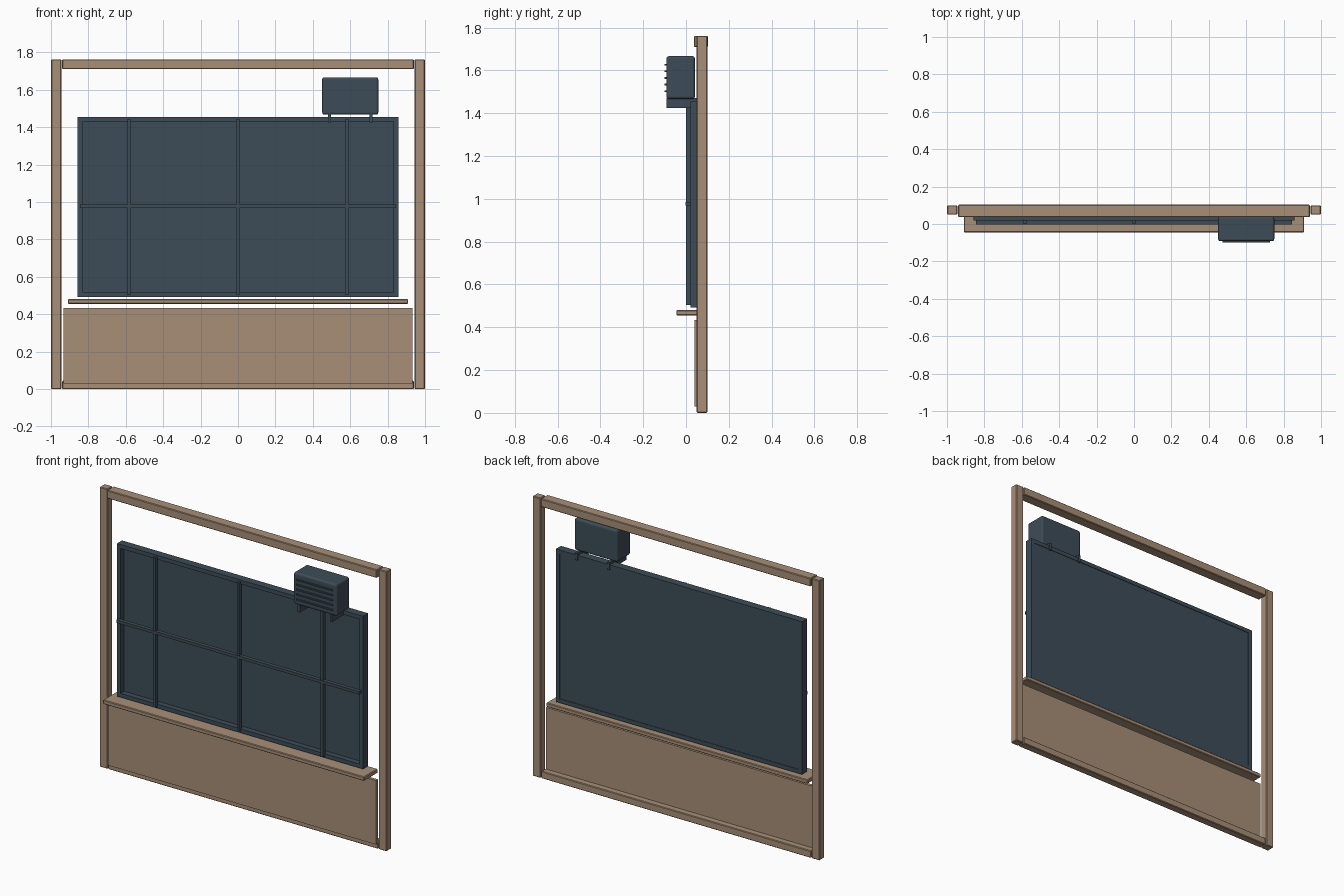
import bpy

cube = bpy.data.objects.get("Cube")
if cube:
    bpy.data.objects.remove(cube, do_unlink=True)


def material(name, rgb):
    m = bpy.data.materials.new(name)
    m.use_nodes = True
    m.diffuse_color = (*rgb, 1)
    m.node_tree.nodes["Principled BSDF"].inputs["Base Color"].default_value = (*rgb, 1)
    return m


WOOD = material("tan wood", (0.39, 0.275, 0.185))
SLATE = material("dark slate", (0.048, 0.073, 0.097))


def box(name, x, y, z, mat, bevel=0.0, segments=1):
    """Box between the (low, high) limits on each axis."""
    bpy.ops.mesh.primitive_cube_add(size=1, location=[sum(r) / 2 for r in (x, y, z)])
    ob = bpy.context.object
    ob.name = name
    ob.scale = [r[1] - r[0] for r in (x, y, z)]
    bpy.ops.object.transform_apply(location=False, rotation=False, scale=True)
    ob.data.materials.append(mat)
    if bevel:
        mod = ob.modifiers.new("Soft edges", "BEVEL")
        mod.width = bevel
        mod.segments = segments
    return ob


def span(middle, width):
    return (middle - width / 2, middle + width / 2)


# Timber surround
POST_Y = (0.05, 0.10)
for side, sx in (("left", 1), ("right", -1)):
    box(side + "_post", span(sx * 0.972, 0.055), POST_Y, (0, 1.762), WOOD, 0.004)
box("top_rail", (-0.94, 0.94), (0.037, 0.103), (1.71, 1.762), WOOD, 0.004)
box("bottom_rail", (-0.94, 0.94), POST_Y, (0, 0.045), WOOD, 0.004)
box("lower_panel", (-0.933, 0.933), (0.04, 0.06), (0.03, 0.433), WOOD)
box("sill", (-0.91, 0.91), (-0.045, 0.092), (0.455, 0.481), WOOD, 0.004)

# Window frame and pane
W, LOW, HIGH, RIM = 0.857, 0.493, 1.455, 0.025
FRAME_Y = (0.02, 0.07)
for side, sx in (("left", 1), ("right", -1)):
    box(side + "_frame_stile", span(sx * (W - RIM / 2), RIM), FRAME_Y, (LOW, HIGH), SLATE)
inner = (RIM - W, W - RIM)
box("lower_frame_rail", inner, FRAME_Y, (LOW, LOW + RIM), SLATE)
box("upper_frame_rail", inner, FRAME_Y, (HIGH - RIM, HIGH), SLATE)
box("pane", inner, (0.055, 0.067), (LOW + RIM, HIGH - RIM), SLATE)

# Glazing bars standing proud of the frame
for name, x in (("left", 0.583), ("middle", 0), ("right", -0.583)):
    box(name + "_glazing_bar", span(x, 0.017), (0, 0.026), (0.503, 1.445), SLATE)
box("cross_glazing_bar", (-0.845, 0.845), (-0.003, 0.022), span(0.977, 0.018), SLATE)

# Wall unit with louvres, hung over the frame
CX = 0.6
box("unit_case", span(CX, 0.3), (-0.092, 0.042), (1.467, 1.667), SLATE, 0.012, 3)
for i in range(5):
    box(f"louvre_{i + 1}", span(CX, 0.255), (-0.1, -0.088),
        span(1.503 + 0.031 * i, 0.008), SLATE)
for side, sx in (("left", 1), ("right", -1)):
    box(side + "_bracket", span(CX + sx * 0.112, 0.016), (-0.092, 0.076),
        (1.425, 1.472), SLATE)
